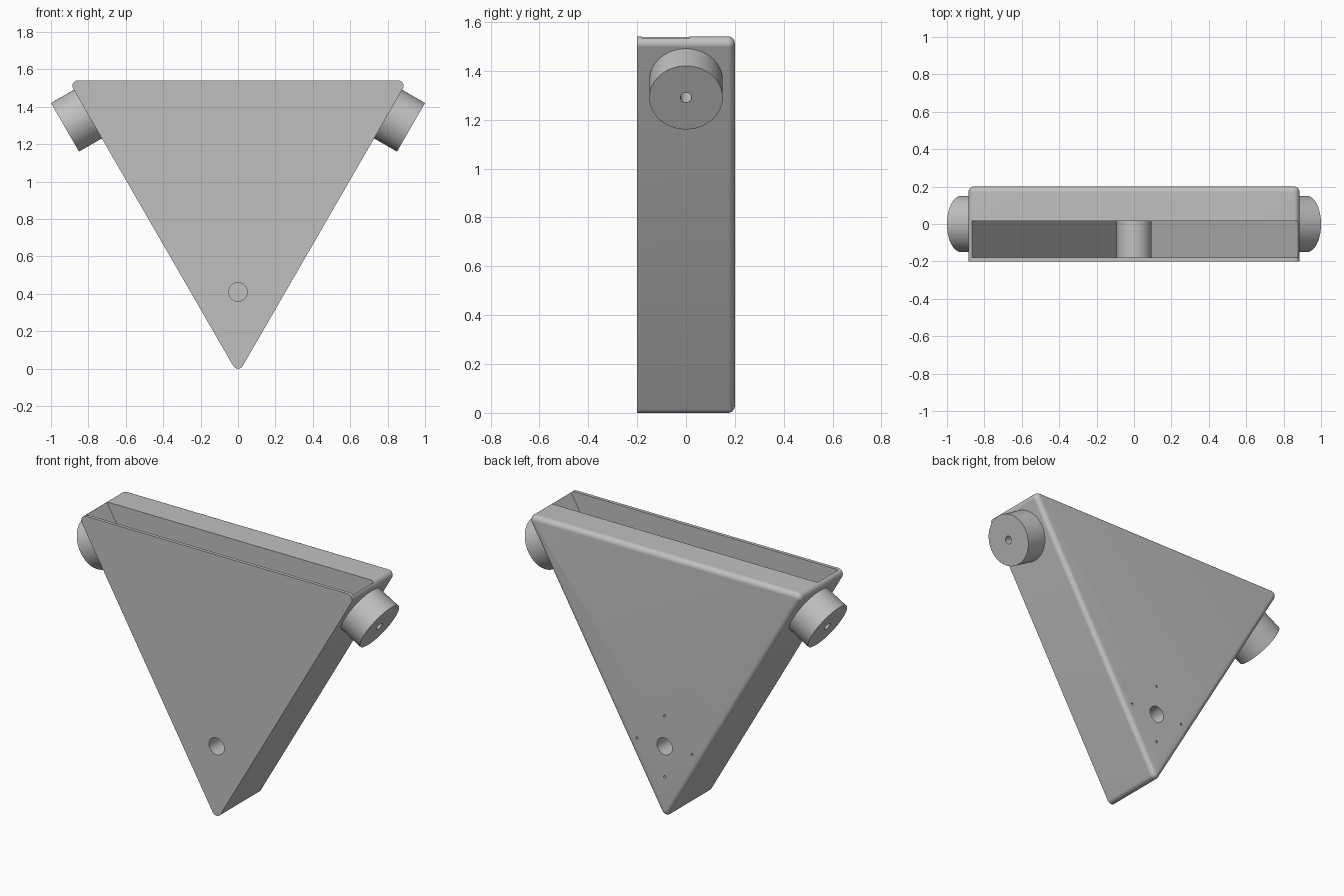
import bpy
import bmesh
from math import sin, cos, pi, sqrt, radians
from mathutils import Vector

cube = bpy.data.objects.get("Cube")
if cube:
    bpy.data.objects.remove(cube, do_unlink=True)

grey = bpy.data.materials.new("light grey")
grey.use_nodes = True
COLOUR = (0.53, 0.53, 0.53, 1)
grey.diffuse_color = COLOUR
grey.node_tree.nodes["Principled BSDF"].inputs["Base Color"].default_value = COLOUR

R = 0.03                                        # corner and back edge radius
HALF = 0.855                                    # half distance of corner centres
TOP = R + HALF * sqrt(3)
HOLE_Z = 0.41


def finish(name, bm):
    bmesh.ops.recalc_face_normals(bm, faces=bm.faces)
    mesh = bpy.data.meshes.new(name)
    bm.to_mesh(mesh)
    bm.free()
    obj = bpy.data.objects.new(name, mesh)
    bpy.context.collection.objects.link(obj)
    mesh.materials.append(grey)
    return obj


def loft(name, rings):
    """Closed solid skinned over equal-length rings of points."""
    bm = bmesh.new()
    loops = [[bm.verts.new(p) for p in ring] for ring in rings]
    n = len(loops[0])
    for a, b in zip(loops, loops[1:]):
        for i in range(n):
            j = (i + 1) % n
            bm.faces.new((a[i], a[j], b[j], b[i]))
    bm.faces.new(loops[0])
    bm.faces.new(loops[-1])
    return finish(name, bm)


def cylinder(name, start, end, radius, sides=64):
    start, end = Vector(start), Vector(end)
    axis = end - start
    side = axis.orthogonal().normalized()
    up = axis.normalized().cross(side)
    angles = [2 * pi * i / sides for i in range(sides)]
    return loft(name, [[p + radius * (cos(a) * side + sin(a) * up) for a in angles]
                       for p in (start, end)])


def boolean(obj, tool, operation):
    mod = obj.modifiers.new("cut", 'BOOLEAN')
    mod.operation = operation
    mod.solver = 'EXACT'
    mod.object = tool
    bpy.context.view_layer.objects.active = obj
    bpy.ops.object.modifier_apply(modifier=mod.name)
    bpy.data.objects.remove(tool, do_unlink=True)


def rounded_triangle(y, r, steps=10):
    points = []
    for cx, cz, first in ((HALF, TOP, -30), (-HALF, TOP, 90), (0, R, 210)):
        for i in range(steps + 1):
            a = radians(first + 120 * i / steps)
            points.append((cx + r * cos(a), y, cz + r * sin(a)))
    return points


# Triangular body: sharp front edge, rounded back edge
profile = [(-0.2, R), (0.2 - R, R)]
profile += [(0.2 - R + R * sin(t), R * cos(t) + 0.0005)
            for t in (pi / 2 * i / 8 for i in range(1, 9))]
body = loft("body", [rounded_triangle(y, r) for y, r in profile])

# Pocket open at the top
wall, shift, high = 0.027, 0.007, 1.7
apex = -R + 2 * wall
spread = (high - apex) / sqrt(3)
pocket = loft("pocket_cutter", [[(shift, y, apex), (shift + spread, y, high),
                                 (shift - spread, y, high)] for y in (-0.18, 0.015)])
boolean(body, pocket, 'DIFFERENCE')

# Boss across the pocket, with a blind hole from each face
boolean(body, cylinder("boss", (0, -0.19, HOLE_Z), (0, 0.03, HOLE_Z), 0.093), 'UNION')
for y0, y1 in ((-0.3, 0.0), (0.05, 0.3)):
    boolean(body, cylinder("hole_cutter", (0, y0, HOLE_Z), (0, y1, HOLE_Z), 0.05), 'DIFFERENCE')

# Four pin holes around the back hole
for dx, dz in ((0.18, 0), (-0.18, 0), (0, 0.18), (0, -0.18)):
    pin = cylinder("pin_cutter", (dx, 0.1, HOLE_Z + dz), (dx, 0.3, HOLE_Z + dz), 0.007, 16)
    boolean(body, pin, 'DIFFERENCE')
parts = [body]

# Round knobs square to the sloping sides, each with an axial hole
for name, s in (("left_knob", 1), ("right_knob", -1)):
    out = Vector((s * cos(pi / 6), 0, -0.5))
    end = Vector((s * 0.925, 0, 1.29))
    knob = cylinder(name, end - out * 0.145, end, 0.15, 96)
    boolean(knob, cylinder("bore_cutter", end - out * 0.1, end + out * 0.1, 0.023, 32),
            'DIFFERENCE')
    parts.append(knob)

# Smooth the round surfaces, keep the edges sharp
bpy.ops.object.select_all(action='DESELECT')
for obj in parts:
    obj.select_set(True)
bpy.context.view_layer.objects.active = body
bpy.ops.object.shade_smooth_by_angle(angle=radians(25))
